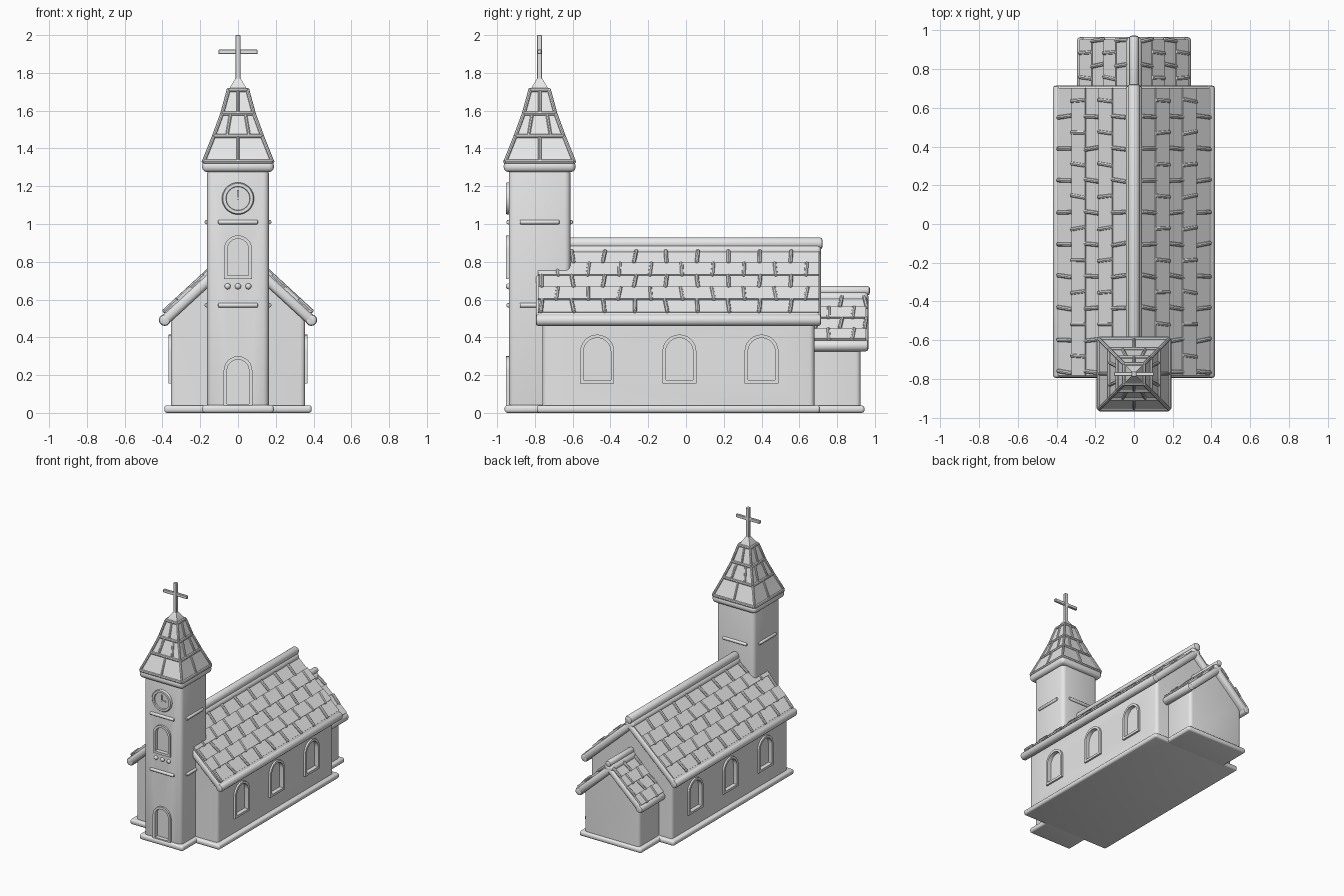
import bpy, bmesh, math, random
from mathutils import Matrix, Vector

random.seed(4)
cube = bpy.data.objects.get("Cube")
if cube:
    bpy.data.objects.remove(cube, do_unlink=True)

stone = bpy.data.materials.new("plain_grey")
stone.use_nodes = True
stone.diffuse_color = (0.8, 0.8, 0.8, 1)
stone.node_tree.nodes["Principled BSDF"].inputs["Base Color"].default_value = (0.8, 0.8, 0.8, 1)
parts = []
TOWER_Y = -0.775
PITCH = math.atan(0.92)


def finish(bm, name):
    bmesh.ops.recalc_face_normals(bm, faces=bm.faces)
    mesh = bpy.data.meshes.new(name)
    bm.to_mesh(mesh)
    bm.free()
    mesh.materials.append(stone)
    obj = bpy.data.objects.new(name, mesh)
    bpy.context.collection.objects.link(obj)
    parts.append(obj)
    return obj


def round_edges(bm, edges, r, segments=3):
    bmesh.ops.bevel(bm, geom=list(edges), offset=r, segments=segments,
                    profile=0.5, affect='EDGES')


def box(bm, lo, hi, r=0, matrix=Matrix(), segments=2):
    lo, hi = Vector(lo), Vector(hi)
    tmp = bmesh.new()
    bmesh.ops.create_cube(tmp, size=1)
    for v in tmp.verts:
        v.co = Vector(((lo[i] + hi[i]) / 2 + v.co[i] * (hi[i] - lo[i])) for i in range(3))
    if r:
        round_edges(tmp, tmp.edges, r, segments)
    tmp.transform(matrix)
    join(bm, tmp)


def join(bm, tmp):
    mesh = bpy.data.meshes.new("scratch")
    tmp.to_mesh(mesh)
    tmp.free()
    bm.from_mesh(mesh)
    bpy.data.meshes.remove(mesh)


def rod(bm, p, q, r, sides=10):
    """Round bar with softened ends."""
    p, q = Vector(p), Vector(q)
    tmp = bmesh.new()
    bmesh.ops.create_cone(tmp, cap_ends=True, segments=sides, radius1=r, radius2=r,
                          depth=(q - p).length)
    round_edges(tmp, [e for e in tmp.edges if abs(e.verts[0].co.z - e.verts[1].co.z) < 1e-5],
                r * 0.45, 2)
    tmp.transform(Matrix.Translation((p + q) / 2)
                  @ (q - p).to_track_quat('Z', 'Y').to_matrix().to_4x4())
    join(bm, tmp)


def facing(normal, origin):
    """Local x runs along the wall, local y is up, local z points outward."""
    n, up = Vector(normal), Vector((0, 0, 1))
    m = Matrix((up.cross(n), up, n)).transposed().to_4x4()
    return Matrix.Translation(origin) @ m


def arch(w, h, inset=0):
    pts = [(-w + inset, inset)]
    for i in range(13):
        a = math.pi * (1 - i / 12)
        pts.append(((w - inset) * math.cos(a), h - w + (w - inset) * math.sin(a)))
    return pts + [(w - inset, inset)]


def arch_frame(name, w, h, matrix, wall, t=0.018, out=0.014, depth=0.018):
    # raised rim
    bm = bmesh.new()
    loops = [[bm.verts.new((x, y, z)) for x, y in arch(w, h, i)]
             for i, z in ((0, -depth), (0, out), (t, out), (t, -depth))]
    n = len(loops[0])
    for a in range(4):
        A, B = loops[a], loops[(a + 1) % 4]
        for i in range(n):
            j = (i + 1) % n
            bm.faces.new((A[i], A[j], B[j], B[i]))
    bm.transform(matrix)
    finish(bm, name)
    # recess in the wall behind the rim
    bm = bmesh.new()
    ends = [[bm.verts.new((x, y, z)) for x, y in arch(w, h, t * 0.9)] for z in (-depth, 0.05)]
    bm.faces.new(ends[0])
    bm.faces.new(ends[1])
    for i in range(n):
        j = (i + 1) % n
        bm.faces.new((ends[0][i], ends[0][j], ends[1][j], ends[1][i]))
    bm.transform(matrix)
    cutter = finish(bm, name + "_cutter")
    parts.remove(cutter)
    mod = wall.modifiers.new("recess", 'BOOLEAN')
    mod.object, mod.solver = cutter, 'EXACT'
    bpy.context.view_layer.objects.active = wall
    bpy.ops.object.modifier_apply(modifier=mod.name)
    bpy.data.objects.remove(cutter, do_unlink=True)


def gabled_walls(name, w, y0, y1, ridge):
    bm = bmesh.new()
    eave = ridge - 0.92 * w
    prof = [(-w, 0.01), (w, 0.01), (w, eave), (0, ridge), (-w, eave)]
    face = bm.faces.new([bm.verts.new((x, y0, z)) for x, z in prof])
    new = bmesh.ops.extrude_face_region(bm, geom=[face])["geom"]
    bmesh.ops.translate(bm, vec=(0, y1 - y0, 0), verts=[v for v in new if isinstance(v, bmesh.types.BMVert)])
    bmesh.ops.recalc_face_normals(bm, faces=bm.faces)
    upright = [e for e in bm.edges if abs(e.verts[0].co.z - e.verts[1].co.z) > 0.1
               and abs(e.verts[0].co.x - e.verts[1].co.x) < 1e-4]
    round_edges(bm, upright, 0.025)
    return finish(bm, name)


def tiled_roof(name, y0, y1, eave_x, top, rows, first, step, gap, ridge_r, ridge_y0):
    c, s = math.cos(PITCH), math.sin(PITCH)
    slab, tiles = bmesh.new(), bmesh.new()
    for side in (-1, 1):
        m = Matrix(((side * c, 0, side * s, 0), (0, 1, 0, 0), (-s, 0, c, top), (0, 0, 0, 1)))
        length = eave_x / c
        box(slab, (-0.02, y0, -0.055), (length, y1, 0), 0.022, m, 3)
        rod(slab, m @ Vector((length - 0.025, y0, -0.027)),
            m @ Vector((length - 0.025, y1, -0.027)), 0.031, 12)
        for r in range(rows):
            u0, u1 = (first + r * step) / c, (first + (r + 1) * step) / c
            height = 0.013 if r % 2 else 0.004
            box(tiles, (u0, y0 + 0.012, -0.01), (u1, y1 - 0.012, height), 0, m)
            y = y0 + 0.03 + (r % 2) * gap / 2
            while y < y1 - 0.01:
                tilt = random.uniform(-0.008, 0.008)
                rod(tiles, m @ Vector((u0, y - tilt, 0.01)), m @ Vector((u1 + 0.006, y + tilt, 0.01)), 0.0105, 8)
                y += gap
    finish(slab, name)
    finish(tiles, name + "_tiles")
    bm = bmesh.new()
    rod(bm, (0, ridge_y0, top + 0.012), (0, y1 + 0.008, top + 0.012), ridge_r, 14)
    finish(bm, name + "_ridge")


# plinth around the three volumes
bm = bmesh.new()
for w, y0, y1, z in ((0.39, -0.79, 0.71, 0.04), (0.19, -0.96, -0.59, 0.041), (0.27, 0.5, 0.945, 0.039)):
    box(bm, (-w, y0, 0), (w, y1, z), 0.015, segments=3)
finish(bm, "plinth")

# nave and rear annexe
nave = gabled_walls("nave_walls", 0.355, -0.76, 0.68, 0.845)
gabled_walls("annexe_walls", 0.24, 0.6, 0.925, 0.605)
tiled_roof("nave_roof", -0.795, 0.715, 0.425, 0.885, 5, 0.035, 0.07, 0.165, 0.032, -0.65)
tiled_roof("annexe_roof", 0.66, 0.965, 0.3, 0.635, 4, 0.025, 0.062, 0.13, 0.024, 0.66)
for side, label in ((1, "left"), (-1, "right")):
    for i, y in enumerate((-0.47, -0.035, 0.4)):
        arch_frame(f"{label}_window_{i + 1}", 0.09, 0.26,
                   facing((side, 0, 0), (side * 0.355, y, 0.155)), nave)

# bell tower
bm = bmesh.new()
box(bm, (-0.163, TOWER_Y - 0.163, 0.01), (0.163, TOWER_Y + 0.163, 1.3), 0.03, segments=3)
tower = finish(bm, "tower_walls")
front_y = TOWER_Y - 0.163
arch_frame("tower_window", 0.074, 0.23, facing((0, -1, 0), (0, front_y, 0.71)), tower)
arch_frame("front_door", 0.076, 0.27, facing((0, -1, 0), (0, front_y, 0.03)), tower)

# string bars on each tower side
bm = bmesh.new()
for k in range(4):
    turn = Matrix.Translation((0, TOWER_Y, 0)) @ Matrix.Rotation(k * math.pi / 2, 4, 'Z')
    for z in (0.57, 1.01):
        rod(bm, turn @ Vector((-0.105, -0.165, z)), turn @ Vector((0.105, -0.165, z)), 0.012)
finish(bm, "tower_bars")

# three studs under the tower window
bm = bmesh.new()
for x in (-0.055, 0, 0.055):
    bmesh.ops.create_uvsphere(bm, u_segments=12, v_segments=8, radius=0.016,
                              matrix=Matrix.Translation((x, front_y, 0.67)))
finish(bm, "studs")

# clock: lathed face with a raised rim, and two hands
bm = bmesh.new()
lathe = [(0, 0.006), (0.062, 0.006), (0.064, 0.016), (0.08, 0.016), (0.085, 0.01), (0.085, -0.01)]
verts = [bm.verts.new((r, 0, z)) for r, z in lathe]
edges = [bm.edges.new(pair) for pair in zip(verts, verts[1:])]
bmesh.ops.spin(bm, geom=verts + edges, axis=(0, 0, 1), cent=(0, 0, 0), angle=math.tau, steps=32)
bmesh.ops.remove_doubles(bm, verts=bm.verts, dist=1e-5)
box(bm, (-0.005, -0.008, 0), (0.005, 0.045, 0.014))
box(bm, (-0.008, -0.005, 0), (0.035, 0.005, 0.013))
bm.transform(facing((0, -1, 0), (0, front_y, 1.135)))
finish(bm, "clock")

# spire: square tiers, hip rods, course rods and staggered joints
tiers = [(0.182, 1.33), (0.128, 1.465), (0.084, 1.585), (0.05, 1.71), (0.014, 1.77)]
bm = bmesh.new()
box(bm, (-0.19, TOWER_Y - 0.19, 1.275), (0.19, TOWER_Y + 0.19, 1.335), 0.025, segments=3)
finish(bm, "spire_eave")
bm, trim = bmesh.new(), bmesh.new()
rings = [[bm.verts.new((sx * w, TOWER_Y + sy * w, z)) for sx, sy in ((-1, -1), (1, -1), (1, 1), (-1, 1))]
         for w, z in tiers]
bm.faces.new(rings[0])
bm.faces.new(rings[-1])
for level, (A, B) in enumerate(zip(rings, rings[1:])):
    for i in range(4):
        j = (i + 1) % 4
        bm.faces.new((A[i], A[j], B[j], B[i]))
        rod(trim, A[i].co, A[j].co, 0.011, 8)
        if level < 3:
            rod(trim, A[i].co, B[i].co, 0.01, 8)
            for f in ((0.5,), (0.27, 0.73), (0.5,))[level]:
                rod(trim, A[i].co.lerp(A[j].co, f), B[i].co.lerp(B[j].co, f), 0.009, 8)
finish(bm, "spire")
finish(trim, "spire_trim")

# cross on top
bm = bmesh.new()
box(bm, (-0.013, TOWER_Y - 0.013, 1.74), (0.013, TOWER_Y + 0.013, 2.0), 0.003, segments=1)
box(bm, (-0.104, TOWER_Y - 0.01, 1.899), (0.104, TOWER_Y + 0.01, 1.923), 0.003, segments=1)
finish(bm, "cross")

bpy.ops.object.select_all(action='DESELECT')
for obj in parts:
    obj.select_set(True)
bpy.context.view_layer.objects.active = parts[0]
bpy.ops.object.shade_smooth_by_angle(angle=math.radians(40))
